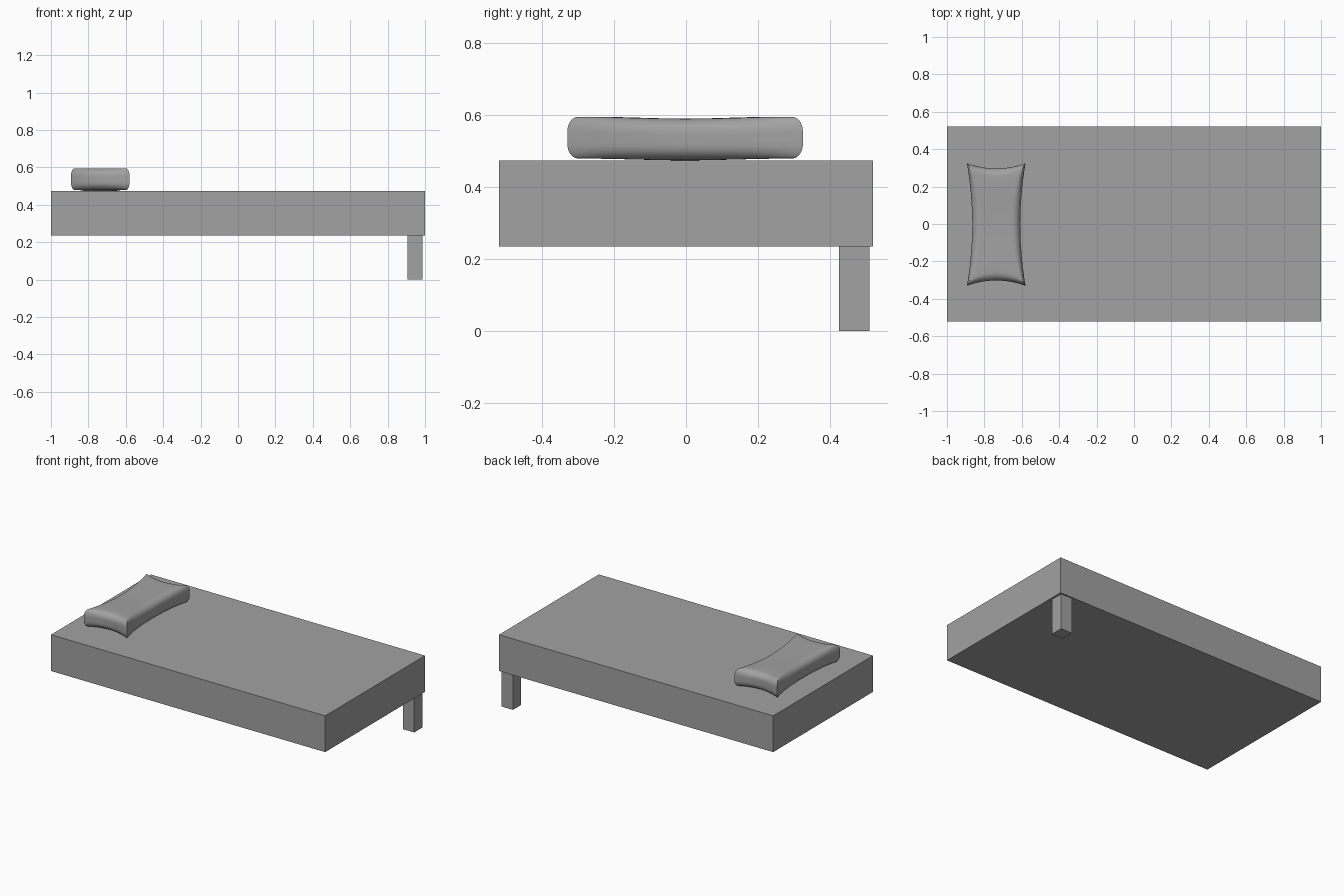
import bpy
import bmesh
import math

default = bpy.data.objects.get("Cube")
if default:
    bpy.data.objects.remove(default, do_unlink=True)

grey = bpy.data.materials.new("plain grey")
grey.use_nodes = True
colour = (0.36, 0.36, 0.36, 1)
grey.diffuse_color = colour
grey.node_tree.nodes["Principled BSDF"].inputs["Base Color"].default_value = colour


def make_box(name, low, high, cuts=0, shape=None):
    """Box between two corners; shape() may move its vertices, given in -1..1."""
    bm = bmesh.new()
    bmesh.ops.create_cube(bm, size=2)
    if cuts:
        bmesh.ops.subdivide_edges(bm, edges=bm.edges[:], cuts=cuts, use_grid_fill=True)
    centre = [(a + b) / 2 for a, b in zip(low, high)]
    half = [(b - a) / 2 for a, b in zip(low, high)]
    for v in bm.verts:
        local = shape(*v.co, half) if shape else [c * h for c, h in zip(v.co, half)]
        v.co = [c + p for c, p in zip(centre, local)]
    mesh = bpy.data.meshes.new(name)
    bm.to_mesh(mesh)
    bm.free()
    mesh.materials.append(grey)
    obj = bpy.data.objects.new(name, mesh)
    bpy.context.collection.objects.link(obj)
    return obj


def pillow_shape(u, v, w, half):
    """Pinched sides, pointed corners, rounded rim and a slight sag."""
    hx, hy, hz = half
    height = math.sin(w * math.pi / 2)
    # rounded rim, softer in the middle of each side
    over = max(0, (abs(height) - 0.3) / 0.7)
    rim = 1 - math.sqrt(max(0, 1 - over * over))
    x_edge = hx - 0.028 * (1 - v * v) - rim * (0.02 + 0.025 * (1 - v * v))
    y_edge = hy - 0.028 * (1 - u * u) - rim * (0.03 + 0.015 * (1 - u * u))
    sag = 0.005 * math.cos(v * math.pi / 2) ** 2
    return u * x_edge, v * y_edge, height * (hz - 0.002) + 0.002 - sag


# Mattress block and the single corner leg
make_box("mattress", (-1, -0.52, 0.235), (1, 0.52, 0.474))
make_box("back_left_leg", (0.905, 0.425, 0), (0.987, 0.51, 0.235))

# Pillow
pillow = make_box("pillow", (-0.893, -0.33, 0.475), (-0.58, 0.325, 0.595), 15, pillow_shape)
bpy.ops.object.select_all(action="DESELECT")
pillow.select_set(True)
bpy.context.view_layer.objects.active = pillow
bpy.ops.object.shade_smooth_by_angle(angle=math.radians(45))
